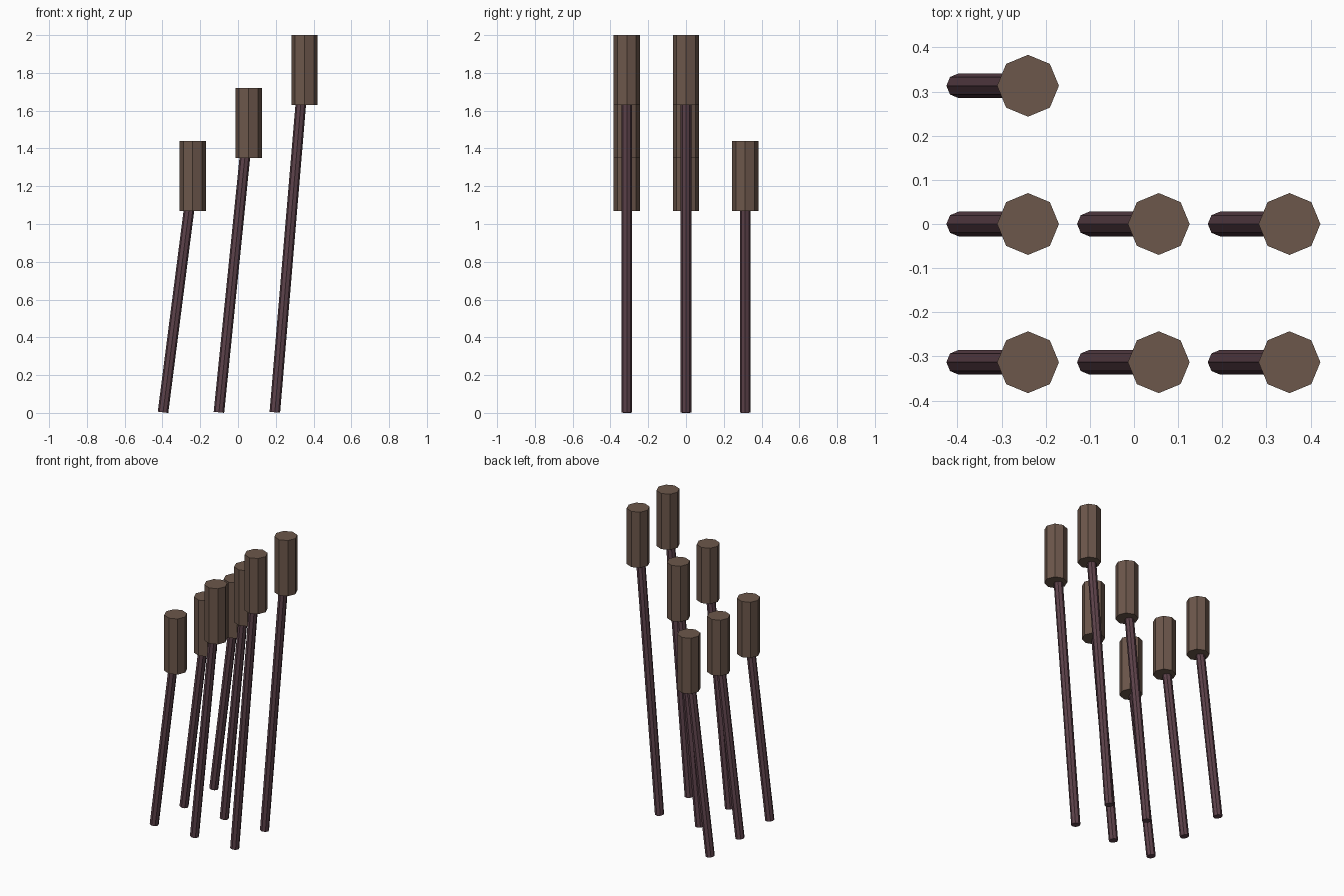
import bpy, bmesh
from mathutils import Matrix, Vector

if "Cube" in bpy.data.objects:
    bpy.data.objects.remove(bpy.data.objects["Cube"])


def material(name, color):
    m = bpy.data.materials.new(name)
    m.diffuse_color = (*color, 1)
    m.use_nodes = True
    m.node_tree.nodes["Principled BSDF"].inputs["Base Color"].default_value = m.diffuse_color
    return m


def prism(name, start, end, radius, mat):
    """Eight-sided cylinder running between two points."""
    start, end = Vector(start), Vector(end)
    axis = end - start
    bm = bmesh.new()
    bmesh.ops.create_cone(bm, cap_ends=True, segments=8, radius1=radius,
                          radius2=radius, depth=axis.length)
    # all axes lie in the xz plane, so tilt about y only
    tilt = Matrix.Rotation(Vector((0, 0, 1)).angle(axis), 4, 'Y')
    bm.transform(Matrix.Translation((start + end) / 2) @ tilt)
    mesh = bpy.data.meshes.new(name)
    bm.to_mesh(mesh)
    bm.free()
    mesh.materials.append(mat)
    obj = bpy.data.objects.new(name, mesh)
    bpy.context.collection.objects.link(obj)


stem_mat = material("stem_purple", (0.11, 0.055, 0.07))
head_mat = material("head_brown", (0.15, 0.095, 0.07))

SPACING_Y = 0.313
HEAD_HEIGHT = 0.37

# Each row: head x, head bottom z, y rows that hold a reed
columns = [(-0.24, 1.07, (-1, 0, 1)),
           (0.056, 1.35, (-1, 0)),
           (0.352, 1.63, (-1, 0))]

for x, z, rows in columns:
    for row in rows:
        y = row * SPACING_Y
        # Leaning stem, ending just inside the head
        foot = Vector((x - 0.157, y, 0.003))
        neck = Vector((x - 0.02, y, z))
        prism("reed_stem", foot, foot.lerp(neck, 1.02), 0.028, stem_mat)
        # Upright seed head
        prism("reed_head", (x, y, z), (x, y, z + HEAD_HEIGHT), 0.07, head_mat)
